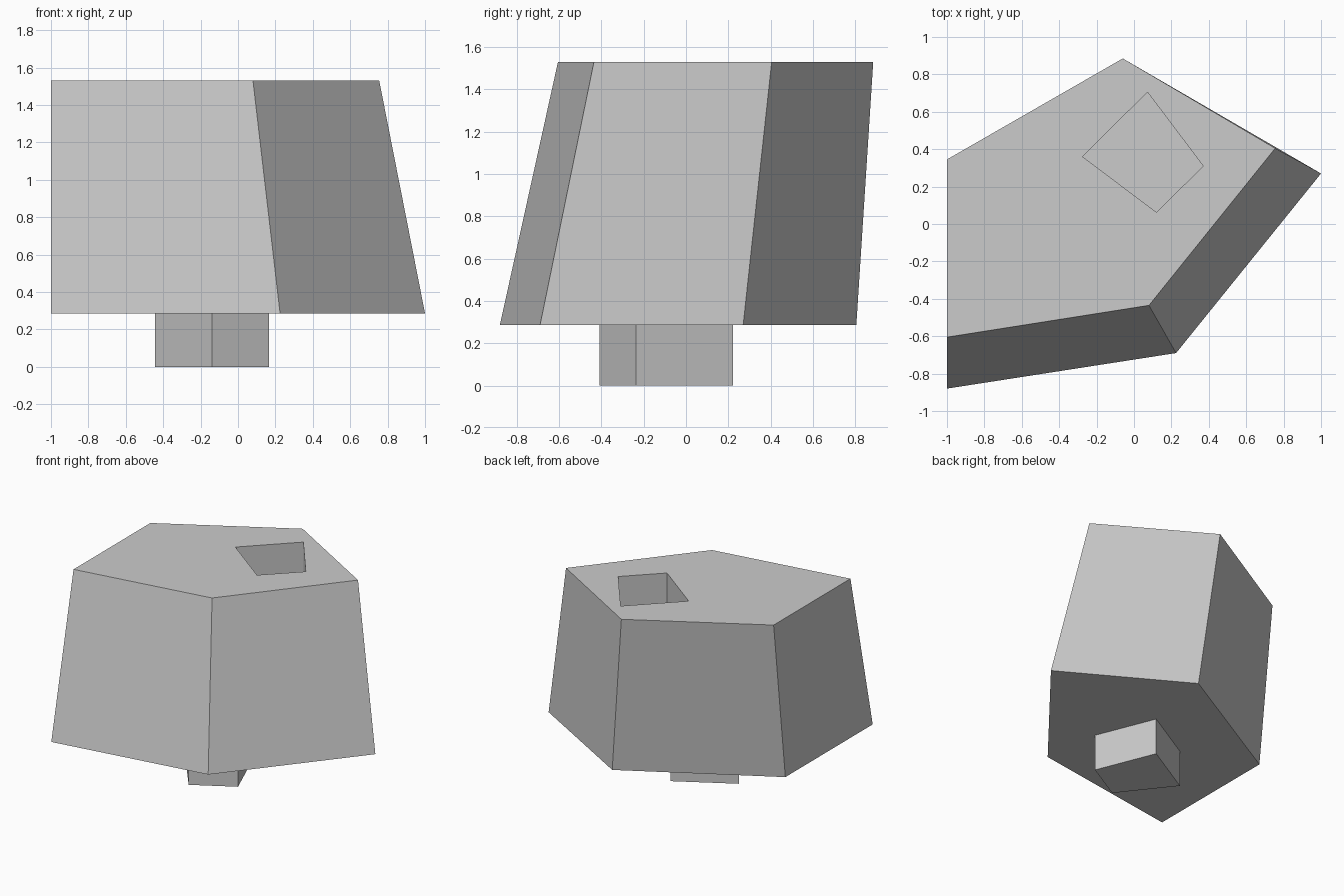
import bpy
import bmesh
from math import radians
from mathutils import Matrix, Vector

default = bpy.data.objects.get("Cube")
if default:
    bpy.data.objects.remove(default, do_unlink=True)

BASE_Z, TOP_Z = 0.285, 1.53
PEG_HEIGHT = BASE_Z

grey = bpy.data.materials.new("plain grey")
grey.use_nodes = True
colour = (0.6, 0.6, 0.6, 1)
grey.diffuse_color = colour
grey.node_tree.nodes["Principled BSDF"].inputs["Base Color"].default_value = colour


def loft(name, lower, z0, upper, z1):
    """Flat-sided solid between two matching outlines."""
    bm = bmesh.new()
    low = [bm.verts.new((x, y, z0)) for x, y in lower]
    high = [bm.verts.new((x, y, z1)) for x, y in upper]
    bm.faces.new(low[::-1])
    bm.faces.new(high)
    n = len(low)
    for i in range(n):
        j = (i + 1) % n
        bm.faces.new((low[i], low[j], high[j], high[i]))
    bmesh.ops.recalc_face_normals(bm, faces=bm.faces)
    mesh = bpy.data.meshes.new(name)
    bm.to_mesh(mesh)
    bm.free()
    mesh.materials.append(grey)
    obj = bpy.data.objects.new(name, mesh)
    bpy.context.collection.objects.link(obj)
    return obj


# Leaning five-sided body
body_bottom = [(-1, -0.88), (0.225, -0.69), (1, 0.27), (0.075, 0.805), (-1, 0.2)]
body_top = [(-1, -0.605), (0.08, -0.435), (0.755, 0.405), (-0.06, 0.885), (-1, 0.345)]
body = loft("body", body_bottom, BASE_Z, body_top, TOP_Z)

# Four-sided socket sunk into the top
socket = [Vector(p) for p in [(0.12, 0.063), (0.37, 0.31), (0.072, 0.705), (-0.275, 0.36)]]
cutter = loft("socket_cutter", socket, TOP_Z - PEG_HEIGHT, socket, TOP_Z + 0.1)
cutter.hide_render = True
cut = body.modifiers.new("socket", "BOOLEAN")
cut.operation = "DIFFERENCE"
cut.solver = "EXACT"
cut.object = cutter
bpy.context.view_layer.objects.active = body
bpy.ops.object.modifier_apply(modifier=cut.name)
bpy.data.objects.remove(cutter, do_unlink=True)

# Matching peg underneath, the same outline turned slightly
turn = Matrix.Rotation(radians(-15), 2)
peg_corner = Vector((-0.14, -0.41))
peg = [peg_corner + turn @ (p - socket[0]) for p in socket]
loft("peg", peg, 0, peg, PEG_HEIGHT)
